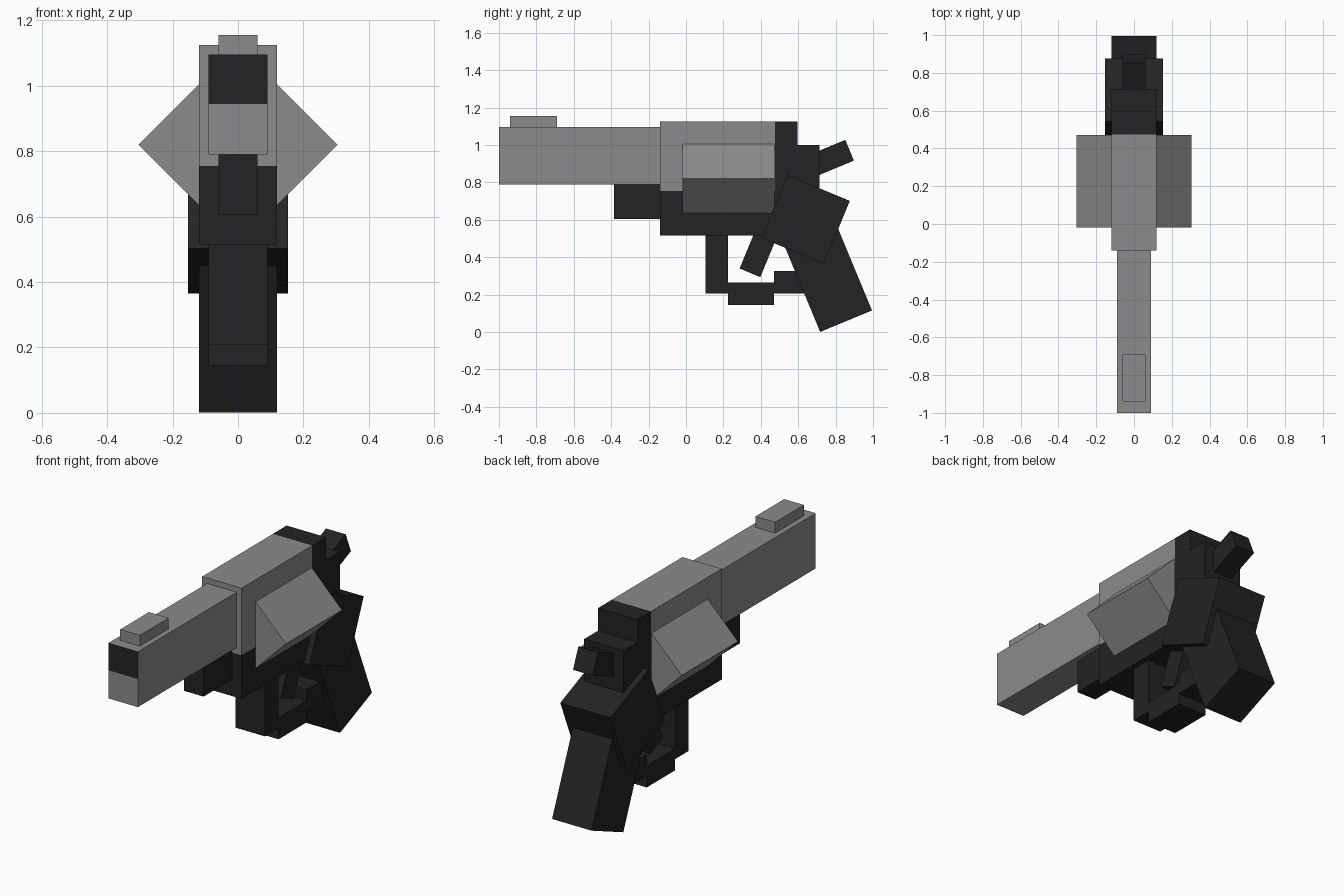
import bpy, bmesh, math
from mathutils import Matrix, Vector

if "Cube" in bpy.data.objects:
    bpy.data.objects.remove(bpy.data.objects["Cube"])


def material(name, value):
    m = bpy.data.materials.new(name)
    m.diffuse_color = (value, value, value, 1)
    m.use_nodes = True
    m.node_tree.nodes["Principled BSDF"].inputs["Base Color"].default_value = m.diffuse_color
    return m


steel = material("grey steel", 0.26)
black = material("matte black", 0.017)
TILT = math.radians(22.5)


def block(name, mat, half_width, y, z, turn=None, pivot=None):
    """Box spanning y and z ranges, centred on x, optionally turned about its centre."""
    size = Vector((2 * half_width, y[1] - y[0], z[1] - z[0]))
    centre = Vector((0, sum(y) / 2, sum(z) / 2))
    bm = bmesh.new()
    bmesh.ops.create_cube(bm, size=1)
    matrix = Matrix.Translation(centre)
    if turn:
        matrix = matrix @ Matrix.Rotation(turn[0], 4, turn[1])
    bmesh.ops.transform(bm, matrix=matrix @ Matrix.Diagonal(size).to_4x4(), verts=bm.verts)
    mesh = bpy.data.meshes.new(name)
    bm.to_mesh(mesh)
    bm.free()
    obj = bpy.data.objects.new(name, mesh)
    bpy.context.collection.objects.link(obj)
    mesh.materials.append(mat)
    return obj


def tilted(name, mat, half_width, centre, length_y, length_z, angle):
    """Box given by its centre and size in the side plane, turned about x."""
    (cy, cz), hy, hz = centre, length_y / 2, length_z / 2
    return block(name, mat, half_width, (cy - hy, cy + hy), (cz - hz, cz + hz), (angle, 'X'))


# Barrel with a dark upper half on the muzzle face
barrel = block("barrel", steel, 0.09, (-1.0, -0.14), (0.79, 1.095))
barrel.data.materials.append(black)
bm = bmesh.new()
bm.from_mesh(barrel.data)
bmesh.ops.bisect_plane(bm, geom=bm.verts[:] + bm.edges[:] + bm.faces[:],
                       plane_co=(0, 0, 0.945), plane_no=(0, 0, 1))
bm.normal_update()
for f in bm.faces:
    if f.normal.y < -0.9 and f.calc_center_median().z > 0.945:
        f.material_index = 1
bm.to_mesh(barrel.data)
bm.free()

block("front_sight", steel, 0.06, (-0.94, -0.69), (1.095, 1.155))
block("ejector_housing", black, 0.06, (-0.385, -0.14), (0.605, 0.79))

# Frame
block("upper_frame", steel, 0.12, (-0.14, 0.475), (0.755, 1.125))
block("lower_frame", black, 0.12, (-0.14, 0.475), (0.515, 0.755))
block("rear_frame", black, 0.12, (0.475, 0.595), (0.515, 1.125))
block("rear_step", black, 0.12, (0.595, 0.715), (0.60, 1.0))

# Square drum standing on its corner, just inside the frame top and bottom
side = 0.304 * math.sqrt(2)
block("drum", steel, side / 2, (-0.018, 0.472),
      (0.82 - side / 2, 0.82 + side / 2), (math.pi / 4, 'Y'))

# Trigger guard and trigger
block("guard_front", black, 0.09, (0.105, 0.225), (0.207, 0.515))
block("guard_bottom", black, 0.09, (0.225, 0.47), (0.145, 0.265))
block("guard_rear", black, 0.09, (0.47, 0.66), (0.207, 0.325))
tilted("trigger", black, 0.06, (0.405, 0.469), 0.12, 0.33, -TILT)

# Hammer and grip
tilted("hammer", black, 0.06, (0.75, 0.92), 0.27, 0.12, TILT)
tilted("grip_collar", black, 0.153, (0.64, 0.602), 0.36, 0.364, -TILT)
tilted("grip", black, 0.12, (0.741, 0.335), 0.30, 0.60, TILT)
